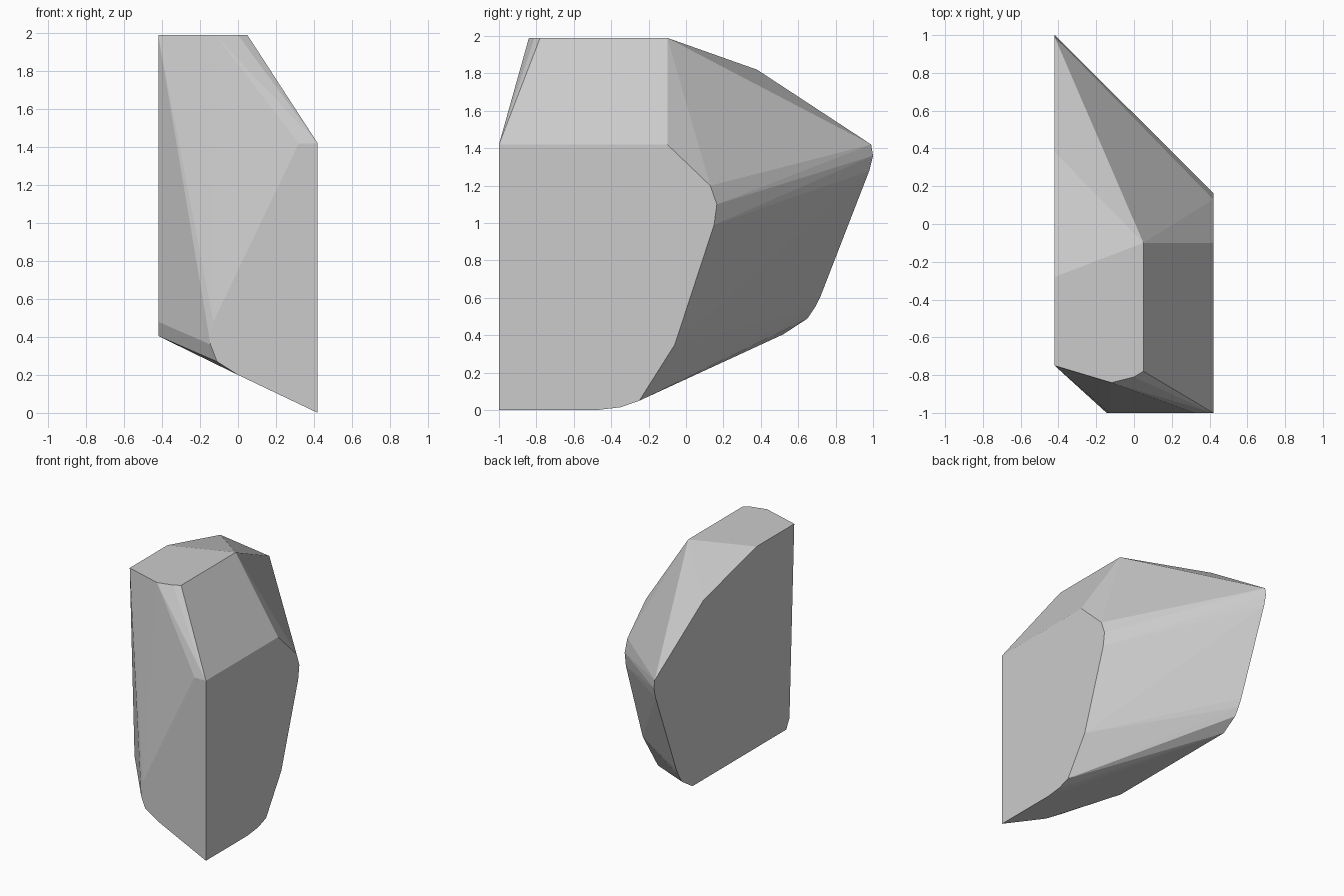
import bpy, bmesh, math

if "Cube" in bpy.data.objects:
    bpy.data.objects.remove(bpy.data.objects["Cube"])

# Outlines of the two parallel cut sides, as (y, z)
RIGHT_X, LEFT_X, TOP = 0.42, -0.42, 1.99
right_side = [(-1, 0), (-0.48, 0), (-0.35, 0.015), (-0.25, 0.05), (-0.06, 0.35),
              (0.15, 0.99), (0.165, 1.1), (0.13, 1.2), (-0.1, 1.42), (-1, 1.42)]
left_side = [(-0.65, 0.405), (0.52, 0.405), (0.65, 0.49), (0.69, 0.55), (0.72, 0.61),
             (0.98, 1.28), (1.0, 1.36), (0.99, 1.42), (0.38, 1.82), (-0.28, TOP),
             (-0.75, TOP), (-0.69, 0.48)]
# Corners of the flat top, as (x, y)
top_face = [(-0.12, -0.84), (0.0, -0.81), (0.05, -0.78), (0.05, -0.1)]
# Corners of the upright front face, as (x, z)
front_face = [(0.32, 1.42), (-0.13, 0.48), (-0.145, 0.36), (-0.11, 0.27), (0.0, 0.2)]

points = [(RIGHT_X, y, z) for y, z in right_side]
points += [(LEFT_X, y, z) for y, z in left_side]
points += [(x, y, TOP) for x, y in top_face]
points += [(x, -1, z) for x, z in front_face]

# Faceted stone chunk: convex shell around the outlines
bm = bmesh.new()
for p in points:
    bm.verts.new(p)
hull = bmesh.ops.convex_hull(bm, input=bm.verts[:])
loose = {e for e in hull["geom_interior"] + hull["geom_unused"]
         if isinstance(e, bmesh.types.BMVert)}
bmesh.ops.delete(bm, geom=list(loose), context='VERTS')
bmesh.ops.dissolve_limit(bm, angle_limit=math.radians(0.5),
                         verts=bm.verts[:], edges=bm.edges[:])
bmesh.ops.recalc_face_normals(bm, faces=bm.faces[:])

mesh = bpy.data.meshes.new("stone_chunk")
bm.to_mesh(mesh)
bm.free()
stone = bpy.data.objects.new("stone_chunk", mesh)
bpy.context.collection.objects.link(stone)

# Plain grey stone
grey = bpy.data.materials.new("stone_grey")
grey.diffuse_color = (0.6, 0.6, 0.6, 1)
grey.use_nodes = True
grey.node_tree.nodes["Principled BSDF"].inputs["Base Color"].default_value = grey.diffuse_color
mesh.materials.append(grey)
